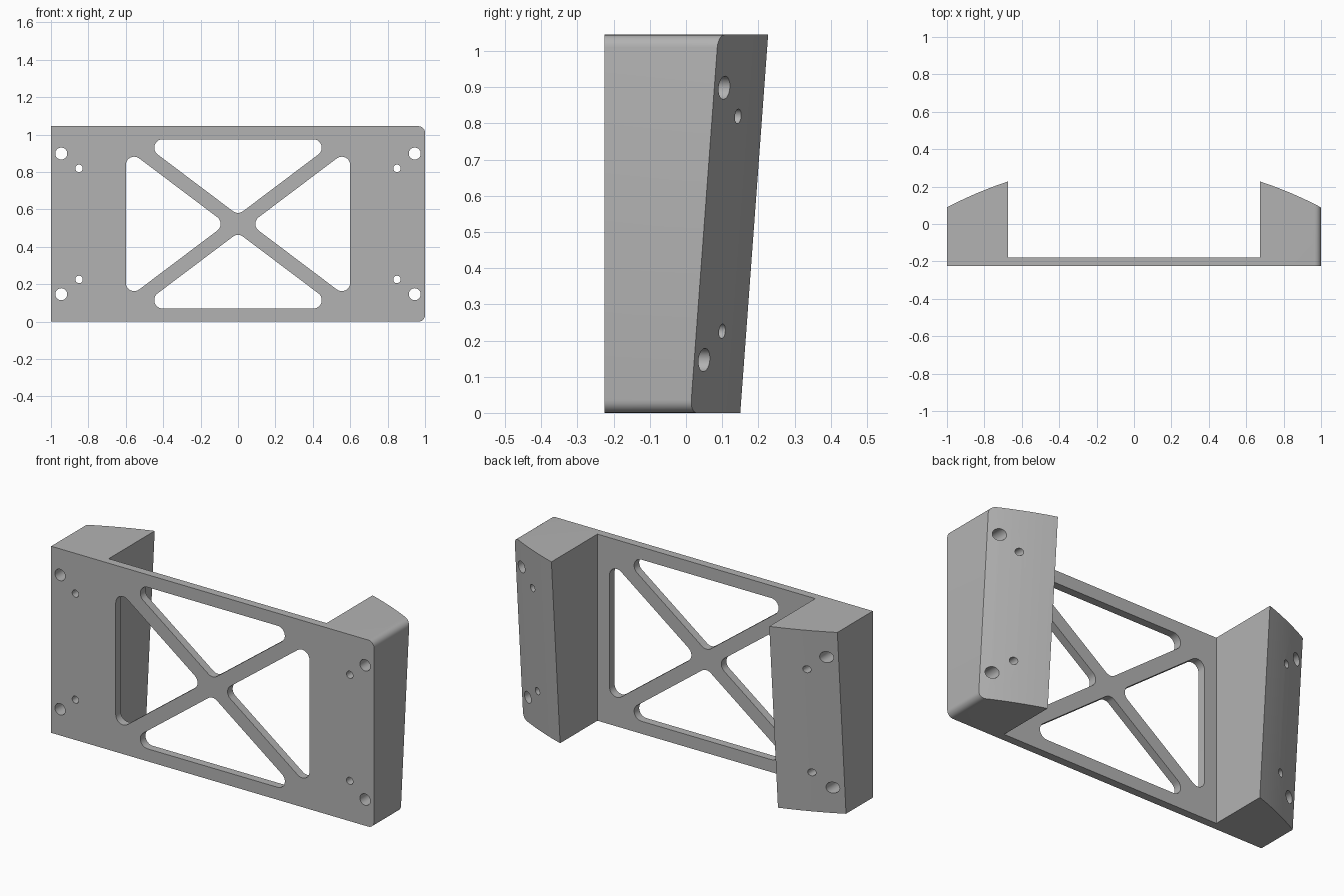
import bpy, bmesh, math
from mathutils import Vector

if "Cube" in bpy.data.objects:
    bpy.data.objects.remove(bpy.data.objects["Cube"])

HEIGHT, MID = 1.045, 0.5225
FRONT, PLATE_BACK = -0.225, -0.18
INNER = 0.675            # inner wall of each side block
LEAN = 0.077             # how far the rear faces lean back over the height
RADIUS = 2.15            # curve of the rear faces
CORNER = 0.045           # window corner radius
BAR = 0.083              # half bar width plus corner radius
ANGLE = math.radians(37)

grey = bpy.data.materials.new("grey")
grey.use_nodes = True
grey.diffuse_color = (0.45, 0.45, 0.45, 1)
grey.node_tree.nodes["Principled BSDF"].inputs["Base Color"].default_value = grey.diffuse_color


def finish(name, bm):
    bmesh.ops.recalc_face_normals(bm, faces=bm.faces)
    mesh = bpy.data.meshes.new(name)
    bm.to_mesh(mesh)
    bm.free()
    mesh.materials.append(grey)
    obj = bpy.data.objects.new(name, mesh)
    bpy.context.collection.objects.link(obj)
    return obj


def prism(bm, lower, upper):
    """Closed solid between two matching outlines."""
    a = [bm.verts.new(p) for p in lower]
    b = [bm.verts.new(p) for p in upper]
    bm.faces.new(a)
    bm.faces.new(b)
    for i in range(len(a)):
        j = (i + 1) % len(a)
        bm.faces.new((a[i], a[j], b[j], b[i]))


def cut_through(bm, outline):
    """Cutter running front to back through the body."""
    prism(bm, [(x, -0.5, z) for x, z in outline], [(x, 0.5, z) for x, z in outline])


def rounded(centres, r, steps=10):
    """Outline around equal circles at counter-clockwise centres."""
    pts = []
    n = len(centres)
    for i in range(n):
        p, c, q = (Vector(centres[(i + k) % n]) for k in (-1, 0, 1))
        start = math.atan2(*(c - p).yx) - math.pi / 2
        turn = (math.atan2(*(q - c).yx) - math.pi / 2 - start) % math.tau
        for k in range(steps + 1):
            t = start + turn * k / steps
            pts.append((c.x + r * math.cos(t), c.y + r * math.sin(t)))
    return pts


# Body: U-shaped plan with curved, leaning rear faces
def rear(x):
    return 0.012 + math.sqrt(RADIUS ** 2 - x * x) - math.sqrt(RADIUS ** 2 - 1)


steps = 6
half = [(1, FRONT)]
for i in range(steps + 1):
    x = 1 + (INNER - 1) * i / steps
    half.append((x, rear(x)))
half.append((INNER, PLATE_BACK))
plan = half + [(-x, y) for x, y in reversed(half)]
bm = bmesh.new()
prism(bm, [(x, y, 0) for x, y in plan],
      [(x, y + (LEAN if y > PLATE_BACK else 0), HEIGHT) for x, y in plan])

# Rounded edges on the left side only
edges = [e for e in bm.edges
         if all(v.co.x > 0.999 for v in e.verts)
         and abs(e.verts[0].co.z - e.verts[1].co.z) < 0.001]
bmesh.ops.bevel(bm, geom=edges, offset=0.035, segments=6, profile=0.5, affect='EDGES')
body = finish("mounting_bracket", bm)

# Cutter: four rounded triangular windows and the screw holes
bm = bmesh.new()
s, c = math.sin(ANGLE), math.cos(ANGLE)
side_x = 0.6 - CORNER
side_z = (side_x * s - BAR) / c
top_z = 0.975 - CORNER - MID
top_x = (top_z * c - BAR) / s
for m in (1, -1):
    side = [(m * BAR / s, MID), (m * side_x, MID - m * side_z), (m * side_x, MID + m * side_z)]
    cap = [(0, MID + m * BAR / c), (m * top_x, MID + m * top_z), (-m * top_x, MID + m * top_z)]
    cut_through(bm, rounded(side, CORNER))
    cut_through(bm, rounded(cap, CORNER))
    for n in (1, -1):
        for x, dz, r in ((0.945, 0.376, 0.032), (0.85, 0.297, 0.02)):
            cut_through(bm, [(m * x + r * math.cos(k * math.tau / 32),
                              MID + n * dz + r * math.sin(k * math.tau / 32))
                             for k in range(32)])
cutter = finish("opening_cutter", bm)
cutter.hide_render = True

# Cut the openings, then shade
mod = body.modifiers.new("openings", 'BOOLEAN')
mod.operation = 'DIFFERENCE'
mod.solver = 'EXACT'
mod.object = cutter
bpy.ops.object.select_all(action='DESELECT')
bpy.context.view_layer.objects.active = body
body.select_set(True)
bpy.ops.object.modifier_apply(modifier=mod.name)
bpy.data.objects.remove(cutter)
bpy.ops.object.shade_smooth_by_angle(angle=math.radians(30))
